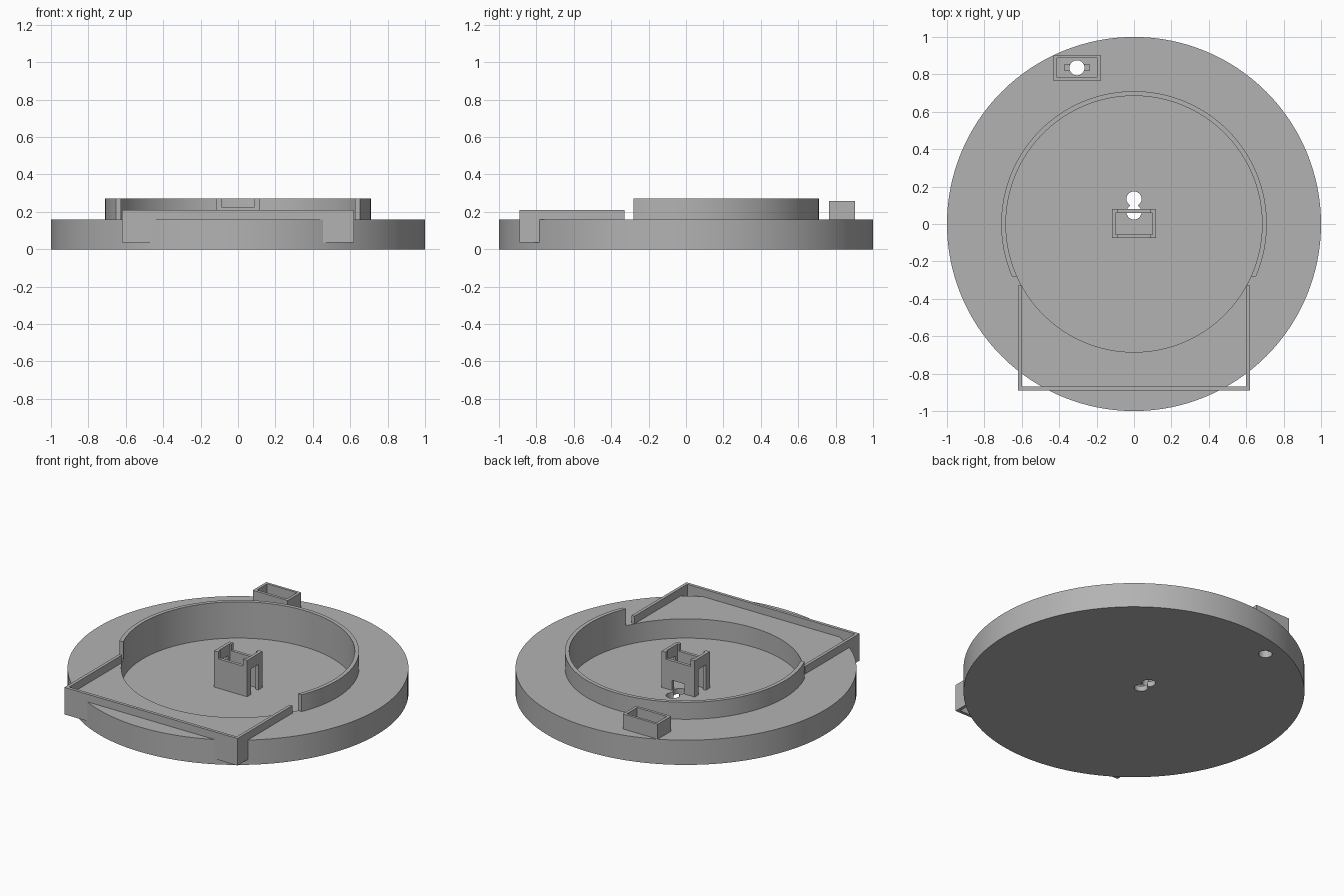
import bpy
import math

if "Cube" in bpy.data.objects:
    bpy.data.objects.remove(bpy.data.objects["Cube"], do_unlink=True)

grey = bpy.data.materials.new("plain_grey")
grey.use_nodes = True
grey.diffuse_color = (0.45, 0.45, 0.45, 1)
grey.node_tree.nodes["Principled BSDF"].inputs["Base Color"].default_value = (0.45, 0.45, 0.45, 1)

FLOOR, DECK, TOP = 0.035, 0.16, 0.27


def finish(name):
    ob = bpy.context.object
    ob.name = name
    ob.data.materials.append(grey)
    return ob


def box(name, x0, x1, y0, y1, z0, z1):
    bpy.ops.mesh.primitive_cube_add(size=1, location=((x0 + x1) / 2, (y0 + y1) / 2, (z0 + z1) / 2))
    bpy.context.object.scale = (x1 - x0, y1 - y0, z1 - z0)
    bpy.ops.object.transform_apply(location=True, rotation=True, scale=True)
    return finish(name)


def disc(name, x, y, r, z0, z1, sides=128):
    bpy.ops.mesh.primitive_cylinder_add(vertices=sides, radius=r, depth=z1 - z0,
                                        location=(x, y, (z0 + z1) / 2))
    bpy.ops.object.transform_apply(location=True, rotation=True, scale=True)
    return finish(name)


def combine(ob, other, operation="DIFFERENCE"):
    mod = ob.modifiers.new("shape", "BOOLEAN")
    mod.operation = operation
    mod.solver = "EXACT"
    mod.object = other
    bpy.context.view_layer.objects.active = ob
    bpy.ops.object.modifier_apply(modifier=mod.name)
    bpy.data.objects.remove(other, do_unlink=True)


def smooth(ob):
    bpy.ops.object.select_all(action="DESELECT")
    ob.select_set(True)
    bpy.context.view_layer.objects.active = ob
    bpy.ops.object.shade_smooth_by_angle(angle=math.radians(30))


# Round base with a shallow recess
base = disc("round_base", 0, 0, 1, 0, DECK)
combine(base, disc("recess_cutter", 0, 0, 0.685, FLOOR, 0.5))

# Two overlapping centre holes, and a rear hole with a shallow slot
for x, y in ((0, 0.134), (0, 0.064), (-0.305, 0.835)):
    combine(base, disc("hole_cutter", x, y, 0.04, -0.1, 0.5, 48))
combine(base, box("slot_cutter", -0.372, -0.238, 0.82, 0.852, FLOOR, 0.5))
smooth(base)

# Curved rim around the back of the recess
rim = disc("curved_rim", 0, 0, 0.71, DECK, TOP)
combine(rim, disc("rim_cutter", 0, 0, 0.685, 0, 0.5))
combine(rim, box("rim_end_cutter", -1, 1, -1, -0.28, 0, 0.5))
smooth(rim)

# Three-sided front frame
frame = box("front_frame", -0.62, 0.62, -0.89, -0.33, FLOOR, 0.21)
combine(frame, box("frame_cutter", -0.6, 0.6, -0.87, 0, -0.1, 0.5))
combine(frame, disc("frame_recess_cutter", 0, 0, 0.685, -0.1, 0.5))

# Open rear box around the slotted hole
rear = box("rear_box", -0.43, -0.18, 0.765, 0.903, DECK, 0.257)
combine(rear, box("rear_box_cutter", -0.412, -0.198, 0.783, 0.887, 0, 0.5))

# Hollow centre post with notched top, open sides and a rear doorway
post = box("centre_post", -0.118, 0.118, -0.075, 0.08, FLOOR, TOP)
combine(post, box("post_hollow_cutter", -0.098, 0.098, -0.055, 0.06, 0, 0.5))
combine(post, box("top_notch_cutter", -0.088, 0.088, -0.2, 0.2, 0.225, 0.5))
combine(post, box("side_opening_cutter", -0.3, 0.3, -0.035, 0.04, 0, 0.2))
combine(post, box("rear_opening_cutter", -0.045, 0.045, 0.03, 0.2, 0, 0.1))
